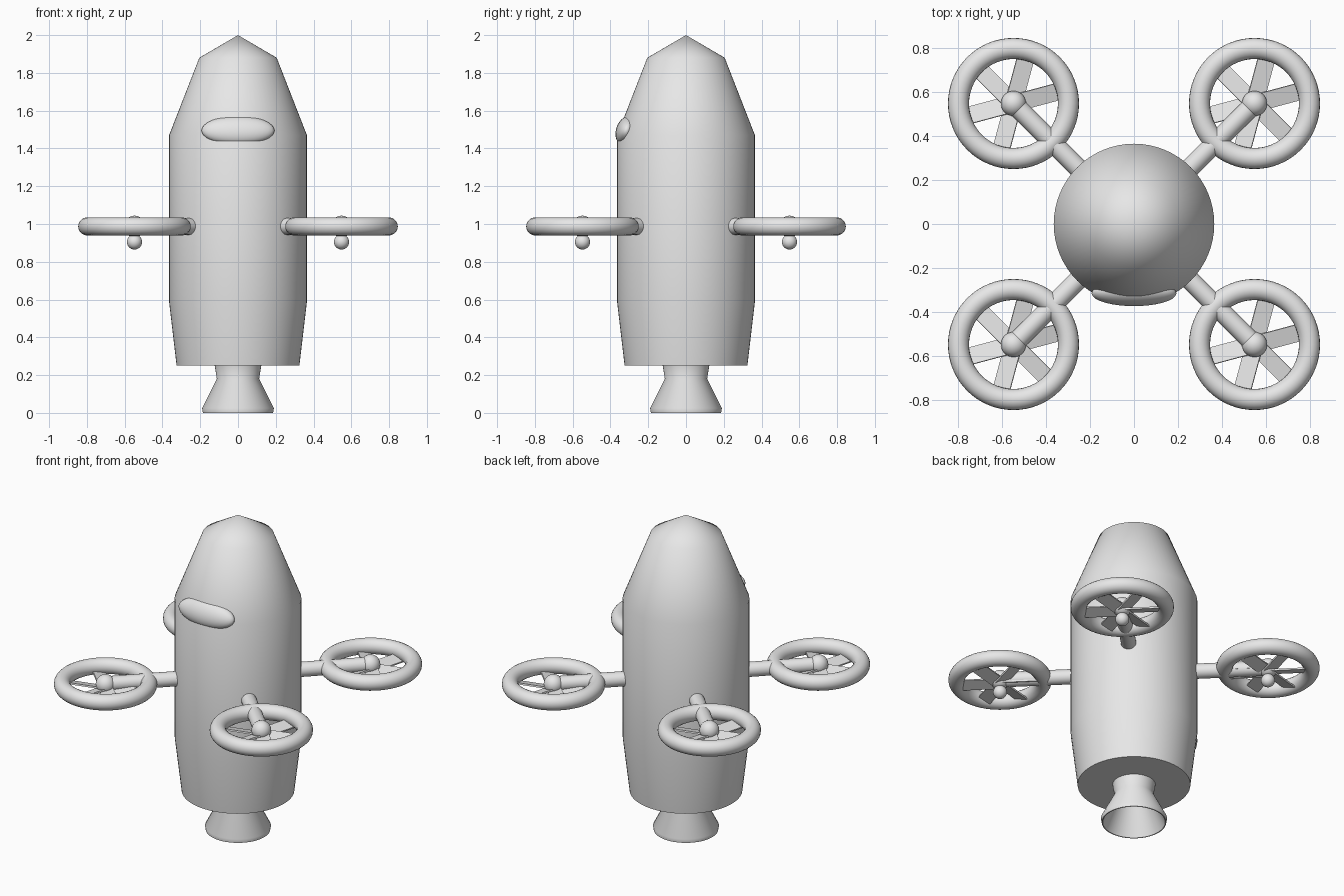
import bpy, bmesh, math
from mathutils import Vector, Matrix

if "Cube" in bpy.data.objects:
    bpy.data.objects.remove(bpy.data.objects["Cube"])

grey = bpy.data.materials.new("light grey")
grey.diffuse_color = (0.8, 0.8, 0.8, 1)
grey.use_nodes = True
grey.node_tree.nodes["Principled BSDF"].inputs["Base Color"].default_value = grey.diffuse_color


def finish(name, bm, angle=45):
    bmesh.ops.recalc_face_normals(bm, faces=bm.faces)
    mesh = bpy.data.meshes.new(name)
    bm.to_mesh(mesh)
    bm.free()
    mesh.materials.append(grey)
    obj = bpy.data.objects.new(name, mesh)
    bpy.context.collection.objects.link(obj)
    bpy.ops.object.select_all(action='DESELECT')
    obj.select_set(True)
    bpy.context.view_layer.objects.active = obj
    bpy.ops.object.shade_smooth_by_angle(angle=math.radians(angle))
    return obj


def lathe(name, profile, steps=64):
    """Spin a (radius, z) profile around the z axis."""
    bm = bmesh.new()
    verts = [bm.verts.new((r, 0, z)) for r, z in profile]
    edges = [bm.edges.new(p) for p in zip(verts, verts[1:])]
    bmesh.ops.spin(bm, geom=verts + edges, cent=(0, 0, 0), axis=(0, 0, 1),
                   angle=2 * math.pi, steps=steps)
    bmesh.ops.remove_doubles(bm, verts=bm.verts, dist=0.0005)
    return finish(name, bm)


def ball(name, centre, radii, tilt=0):
    bm = bmesh.new()
    m = (Matrix.Translation(centre) @ Matrix.Rotation(tilt, 4, 'X')
         @ Matrix.Diagonal((*radii, 1)))
    bmesh.ops.create_uvsphere(bm, u_segments=32, v_segments=20, radius=1, matrix=m)
    return finish(name, bm, 60)


def ring(name, centre, major, minor, n=64, k=20):
    bm = bmesh.new()
    circle = []
    for i in range(k):
        a = 2 * math.pi * i / k
        circle.append(bm.verts.new((major + minor * math.cos(a), 0, minor * math.sin(a))))
    edges = [bm.edges.new((circle[i], circle[(i + 1) % k])) for i in range(k)]
    bmesh.ops.spin(bm, geom=circle + edges, cent=(0, 0, 0), axis=(0, 0, 1),
                   angle=2 * math.pi, steps=n)
    bmesh.ops.remove_doubles(bm, verts=bm.verts, dist=0.0005)
    bmesh.ops.translate(bm, verts=bm.verts, vec=centre)
    return finish(name, bm, 60)


def rod(name, a, b, radius):
    a, b = Vector(a), Vector(b)
    d = b - a
    bm = bmesh.new()
    m = Matrix.Translation((a + b) / 2) @ d.to_track_quat('Z', 'Y').to_matrix().to_4x4()
    bmesh.ops.create_cone(bm, cap_ends=True, segments=24, radius1=radius,
                          radius2=radius, depth=d.length, matrix=m)
    return finish(name, bm)


# Hull and engine bell
lathe("hull", [(0, 0.25), (0.325, 0.25), (0.365, 0.59), (0.365, 1.47),
               (0.205, 1.88), (0, 2.0)])
lathe("engine_bell", [(0.125, 0.26), (0.112, 0.18), (0.19, 0.025), (0.186, 0),
                      (0.18, 0), (0.1, 0.18), (0, 0.18)])

# Bulging front window, leaning back with the nose
ball("front_window", (0, -0.315, 1.495), (0.193, 0.055, 0.08), math.radians(-20))

# Four ducted rotors on diagonal arms
R, Z = 0.548, 0.987
for side, sx in (("left", -1), ("right", 1)):
    for end, sy in (("front", -1), ("back", 1)):
        tag = f"{end}_{side}"
        x, y = sx * R, sy * R
        rod(f"{tag}_arm", (sx * 0.2, sy * 0.2, Z), (x, y, Z), 0.044)
        ring(f"{tag}_rotor_ring", (x, y, Z), 0.25, 0.048)
        ball(f"{tag}_hub", (x, y, Z), (0.057,) * 3)
        ball(f"{tag}_lower_knob", (x, y, 0.905), (0.04,) * 3)
        # Six pitched blades
        bm = bmesh.new()
        for i in range(6):
            m = (Matrix.Translation((x, y, 0.963))
                 @ Matrix.Rotation(math.radians(15 + 60 * i), 4, 'Z')
                 @ Matrix.Rotation(math.radians(15), 4, 'X')
                 @ Matrix.Translation((0.115, 0, 0))
                 @ Matrix.Diagonal((0.21, 0.08, 0.01, 1)))
            bmesh.ops.create_cube(bm, size=1, matrix=m)
        finish(f"{tag}_blades", bm, 30)
